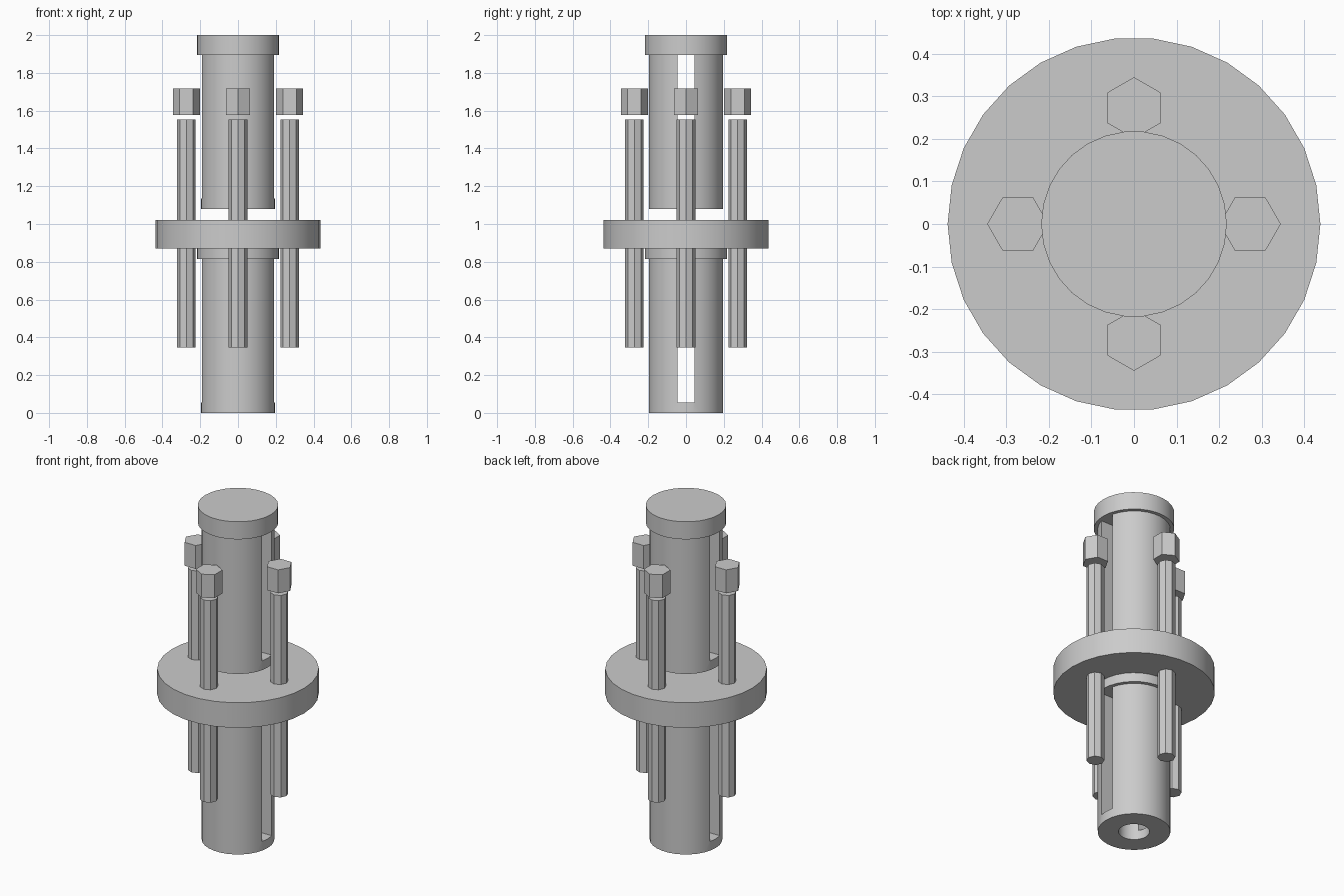
import bpy, bmesh, math
from mathutils import Matrix

cube = bpy.data.objects.get("Cube")
if cube:
    bpy.data.objects.remove(cube, do_unlink=True)

grey = bpy.data.materials.new("plain grey")
grey.use_nodes = True
grey.diffuse_color = (0.6, 0.6, 0.6, 1)
grey.node_tree.nodes["Principled BSDF"].inputs["Base Color"].default_value = (0.6, 0.6, 0.6, 1)


def finish(obj):
    """Colour the part and shade it smooth with sharp edges."""
    obj.data.materials.clear()
    obj.data.materials.append(grey)
    obj.data.shade_smooth()
    obj.data.set_sharp_from_angle(angle=math.radians(30))


def add_object(name, bm):
    mesh = bpy.data.meshes.new(name)
    bm.to_mesh(mesh)
    bm.free()
    obj = bpy.data.objects.new(name, mesh)
    bpy.context.collection.objects.link(obj)
    return obj


def prism(name, radius, z0, z1, sides=30, x=0.0, y=0.0, turn=0.0):
    """Upright prism with a corner pointing along the turn angle."""
    bm = bmesh.new()
    bmesh.ops.create_circle(bm, cap_ends=True, radius=radius, segments=sides)
    # create_circle starts on +y, so bring the first corner to +x
    bmesh.ops.rotate(bm, verts=bm.verts,
                     matrix=Matrix.Rotation(turn - math.pi / 2, 3, 'Z'))
    bmesh.ops.translate(bm, verts=bm.verts, vec=(x, y, z0))
    top = bmesh.ops.extrude_face_region(bm, geom=bm.faces[:], use_keep_orig=True)
    verts = [v for v in top["geom"] if isinstance(v, bmesh.types.BMVert)]
    bmesh.ops.translate(bm, verts=verts, vec=(0, 0, z1 - z0))
    bmesh.ops.recalc_face_normals(bm, faces=bm.faces)
    return add_object(name, bm)


def box(name, sx, sy, z0, z1):
    bm = bmesh.new()
    bmesh.ops.create_cube(bm, size=1)
    bmesh.ops.scale(bm, verts=bm.verts, vec=(sx, sy, z1 - z0))
    bmesh.ops.translate(bm, verts=bm.verts, vec=(0, 0, (z0 + z1) / 2))
    return add_object(name, bm)


def cut(obj, cutter):
    """Subtract the cutter for good, then discard it."""
    mod = obj.modifiers.new("cut", 'BOOLEAN')
    mod.operation = 'DIFFERENCE'
    mod.solver = 'EXACT'
    mod.object = cutter
    graph = bpy.context.evaluated_depsgraph_get()
    mesh = bpy.data.meshes.new_from_object(obj.evaluated_get(graph))
    obj.modifiers.clear()
    obj.data = mesh
    bpy.data.objects.remove(cutter, do_unlink=True)


# Two capped sleeves, each with a central bore and a slot running side to side
for label, base in (("lower", 0.0), ("upper", 1.08)):
    cap_z = base + 0.815
    sleeve = prism(label + "_sleeve", 0.197, base, cap_z)
    cut(sleeve, prism("bore_cutter", 0.084, base - 0.1, cap_z + 0.1))
    cut(sleeve, box("slot_cutter", 1, 0.09, base + 0.055, cap_z + 0.1))
    finish(sleeve)
    finish(prism(label + "_cap", 0.218, cap_z, base + 0.92))

# Wide flange round the lower cap
finish(prism("flange", 0.438, 0.87, 1.02))

# Four long rods through the flange, with hexagonal heads floating above
for i, side in enumerate(("left", "back", "right", "front")):
    a = i * math.pi / 2
    x, y = 0.273 * math.cos(a), 0.273 * math.sin(a)
    finish(prism(side + "_rod", 0.049, 0.345, 1.553, 8, x, y))
    finish(prism(side + "_bolt_head", 0.072, 1.577, 1.717, 6, x, y, a))
